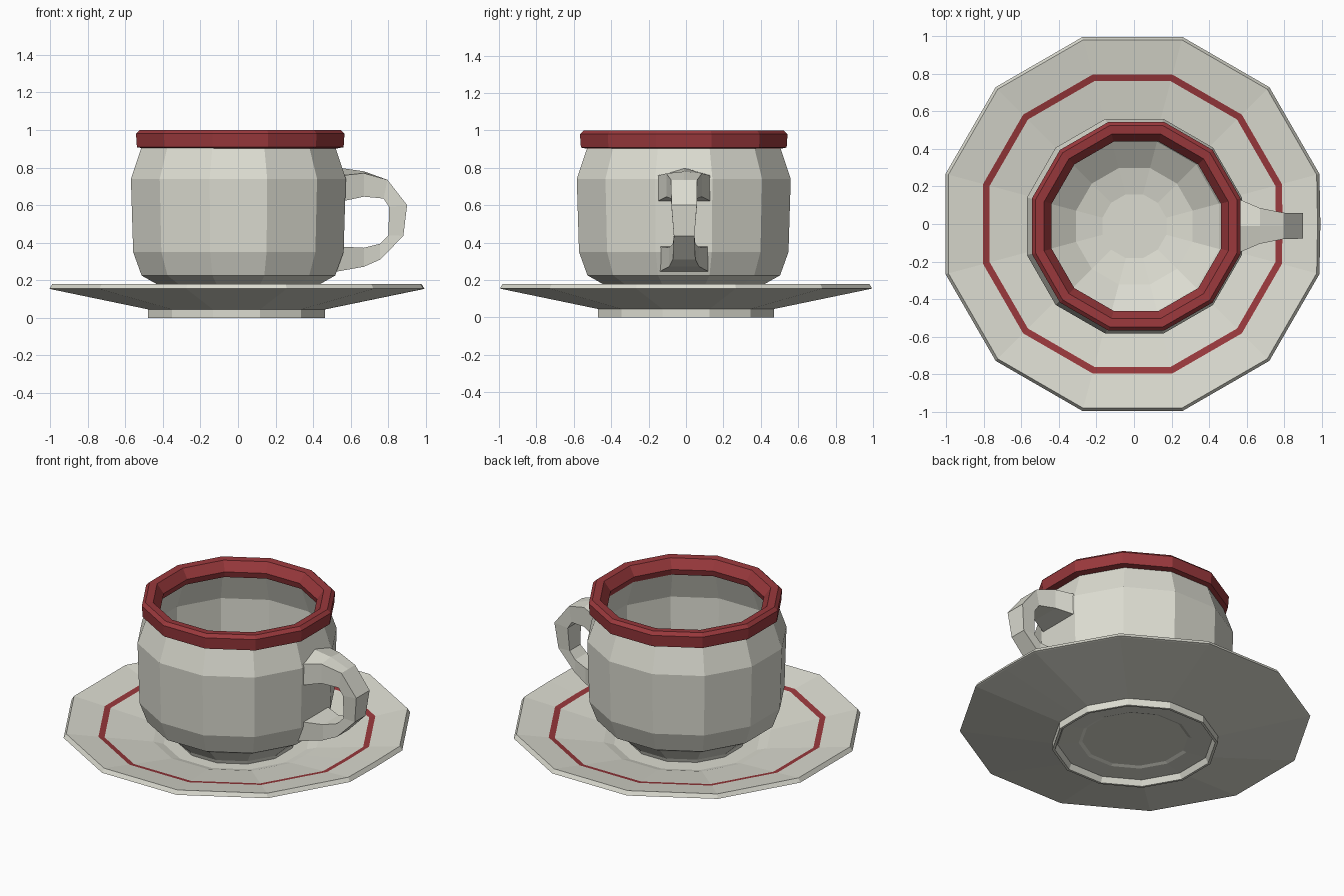
import bpy, bmesh
from math import cos, sin, radians

if "Cube" in bpy.data.objects:
    bpy.data.objects.remove(bpy.data.objects["Cube"])


def material(name, rgb):
    m = bpy.data.materials.new(name)
    m.diffuse_color = (*rgb, 1)
    m.use_nodes = True
    m.node_tree.nodes["Principled BSDF"].inputs["Base Color"].default_value = m.diffuse_color
    return m


CREAM = material("cream_glaze", (0.72, 0.72, 0.64))
RED = material("red_glaze", (0.32, 0.04, 0.045))
DIRS = [(15 + 30 * k, 1 / cos(radians(15))) for k in range(12)]


def finish(name, bm, mats):
    bmesh.ops.recalc_face_normals(bm, faces=bm.faces)
    me = bpy.data.meshes.new(name)
    bm.to_mesh(me)
    bm.free()
    for m in mats:
        me.materials.append(m)
    ob = bpy.data.objects.new(name, me)
    bpy.context.collection.objects.link(ob)
    return ob


def lathe(name, profile, centre, dirs=DIRS, mats=(CREAM,), stripe=None, ring=False):
    """Turn a profile of (flat-to-centre radius, z) into a faceted solid."""
    bm = bmesh.new()
    rows = [[bm.verts.new((centre[0] + r * k * cos(radians(a)),
                           centre[1] + r * k * sin(radians(a)), z))
             for a, k in dirs] for r, z in profile]
    n = len(dirs)
    pairs = list(zip(rows, rows[1:])) + ([(rows[-1], rows[0])] if ring else [])
    for i, (a, b) in enumerate(pairs):
        for j in range(n):
            f = bm.faces.new((a[j], a[(j + 1) % n], b[(j + 1) % n], b[j]))
            f.material_index = 1 if i == stripe else 0
    if not ring:
        bm.faces.new(rows[0])
        bm.faces.new(rows[-1])
    return finish(name, bm, mats)


# Saucer: recessed foot, sloping dish, painted stripe, shallow well
saucer_profile = [(0.30, 0.048), (0.32, 0.04), (0.44, 0.035), (0.455, 0.0),
                  (0.47, 0.0), (0.47, 0.045), (0.985, 0.152), (0.995, 0.155),
                  (0.98, 0.18), (0.795, 0.146), (0.76, 0.139),
                  (0.48, 0.088), (0.42, 0.068)]
lathe("saucer", saucer_profile, (-0.008, 0), sorted(DIRS + [(0, 1.005)]),
      (CREAM, RED), stripe=9)

# Cup body: outer wall up, then inner wall down to the floor
cup_profile = [(0.33, 0.062), (0.34, 0.09), (0.435, 0.18), (0.515, 0.225),
               (0.56, 0.35), (0.572, 0.74), (0.515, 0.91), (0.47, 0.91),
               (0.53, 0.73), (0.52, 0.36), (0.45, 0.25), (0.31, 0.15), (0.17, 0.12)]
lathe("cup_body", cup_profile, (0.002, -0.012))

# Thick red rim
rim_profile = [(0.515, 0.902), (0.55, 0.908), (0.555, 0.98), (0.535, 1.0),
               (0.49, 0.997), (0.45, 0.94), (0.46, 0.902)]
lathe("cup_rim", rim_profile, (0.012, -0.012), mats=(RED,), ring=True)

# Handle sections: outer x, z, inner x, z, half width, ridge height
sections = [(0.53, 0.755, 0.53, 0.615, 0.155, 0.045),
            (0.67, 0.77, 0.67, 0.645, 0.095, 0.01),
            (0.795, 0.735, 0.775, 0.635, 0.07, 0),
            (0.90, 0.60, 0.805, 0.59, 0.068, 0),
            (0.88, 0.436, 0.80, 0.44, 0.055, 0),
            (0.757, 0.31, 0.757, 0.395, 0.06, 0),
            (0.67, 0.272, 0.67, 0.373, 0.08, 0),
            (0.49, 0.24, 0.53, 0.38, 0.14, 0)]
bm = bmesh.new()
rows = []
for ox, oz, ix, iz, w, h in sections:
    pts = [(ix, -w, iz), (ox, -w, oz), (ox, 0, oz + h), (ox, w, oz), (ix, w, iz)]
    rows.append([bm.verts.new((x, y - 0.01, z)) for x, y, z in pts])
for a, b in zip(rows, rows[1:]):
    for j in range(5):
        k = (j + 1) % 5
        bm.faces.new((a[j], a[k], b[k], b[j]))
bm.faces.new(rows[0])
bm.faces.new(rows[-1])
finish("cup_handle", bm, (CREAM,))
